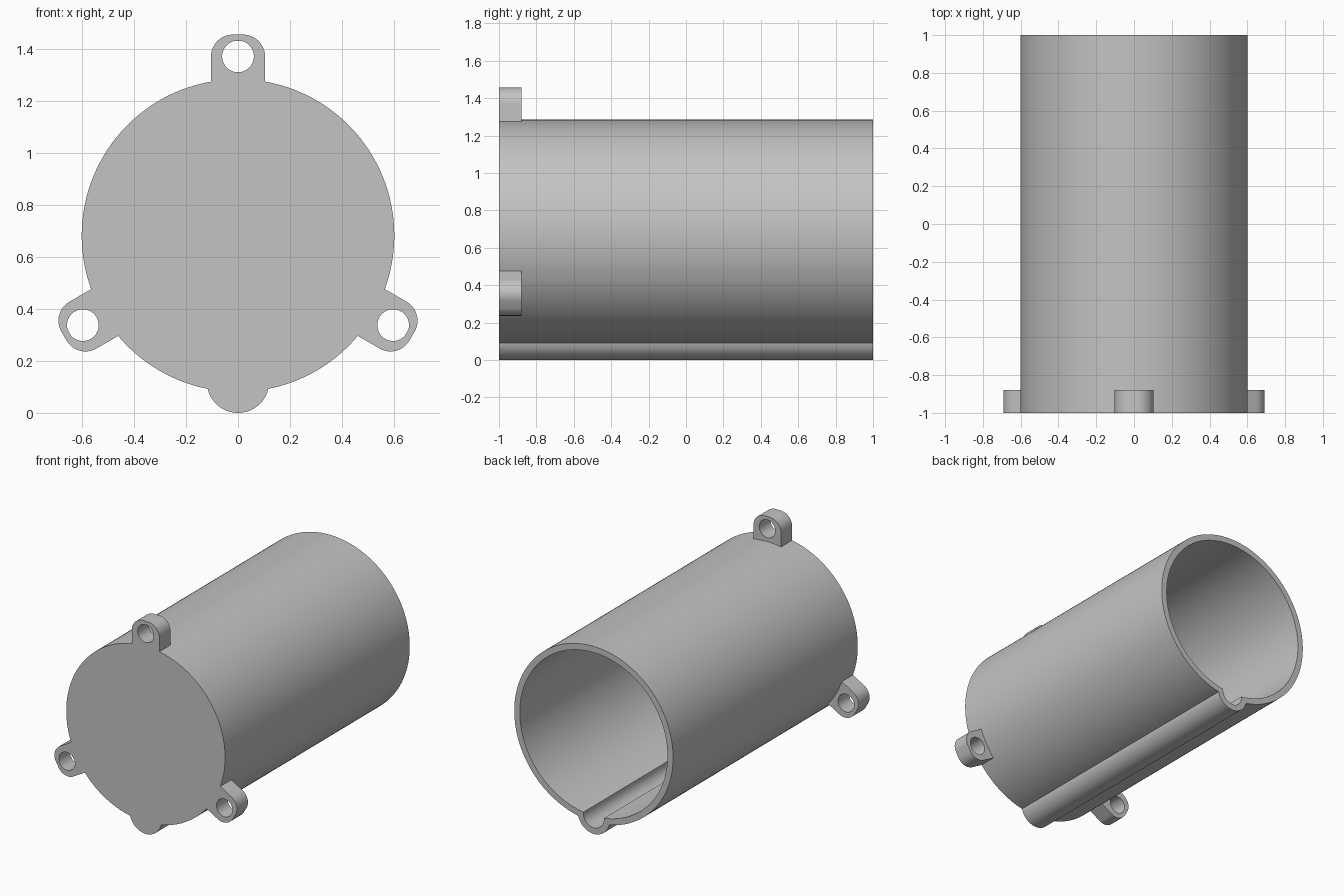
import bpy, bmesh
from math import sin, cos, acos, atan2, pi, radians, sqrt

if "Cube" in bpy.data.objects:
    bpy.data.objects.remove(bpy.data.objects["Cube"])

AXIS_Z, RADIUS, WALL = 0.683, 0.602, 0.042   # tube
RIB_Z, RIB_R = 0.12, 0.12                    # keel rib under the tube
FRONT, BACK, FLOOR = -1.0, 1.0, -0.96
LUG_W, LUG_BACK = 0.104, -0.88               # half width and rear face of lugs
HOLE_D, HOLE_R, CORNER = 0.69, 0.061, 0.084  # hole distance from axis, radii

grey = bpy.data.materials.new("grey plastic")
grey.use_nodes = True
colour = (0.55, 0.55, 0.55, 1)
grey.diffuse_color = colour
grey.node_tree.nodes["Principled BSDF"].inputs["Base Color"].default_value = colour


def arc(cx, cz, r, a0, a1, n):
    """Points along an arc, both ends included."""
    return [(cx + r * cos(a0 + (a1 - a0) * i / n),
             cz + r * sin(a0 + (a1 - a0) * i / n)) for i in range(n + 1)]


def line(p, q, n):
    return [(p[0] + (q[0] - p[0]) * i / n, p[1] + (q[1] - p[1]) * i / n)
            for i in range(n + 1)]


def keyhole(big, small):
    """Outline of a large circle joined with a small one at its bottom."""
    d = AXIS_Z - RIB_Z
    a = acos((d * d + big * big - small * small) / (2 * d * big))
    b = acos((d * d + small * small - big * big) / (2 * d * small))
    main = arc(0, AXIS_Z, big, -pi / 2 + a, 1.5 * pi - a, 144)
    rib = arc(0, RIB_Z, small, -1.5 * pi + b, pi / 2 - b, 32)
    # the rib arc runs from the left junction, under, to the right junction
    rib = arc(0, RIB_Z, small, pi / 2 + b, 2.5 * pi - b, 32)
    return main + rib[1:-1]


def ring(bm, points, y):
    return [bm.verts.new((x, y, z)) for x, z in points]


def bridge(bm, a, b):
    for i in range(len(a)):
        j = (i + 1) % len(a)
        bm.faces.new((a[i], a[j], b[j], b[i]))


def finish(name, bm):
    bmesh.ops.recalc_face_normals(bm, faces=bm.faces)
    mesh = bpy.data.meshes.new(name)
    bm.to_mesh(mesh)
    bm.free()
    mesh.materials.append(grey)
    obj = bpy.data.objects.new(name, mesh)
    bpy.context.collection.objects.link(obj)
    bpy.ops.object.select_all(action="DESELECT")
    obj.select_set(True)
    bpy.context.view_layer.objects.active = obj
    bpy.ops.object.shade_smooth_by_angle(angle=radians(30))


# Tube with closed front, open back, and a grooved rib along the bottom
bm = bmesh.new()
outer, inner = keyhole(RADIUS, RIB_R), keyhole(RADIUS - WALL, RIB_R - WALL)
rings = [ring(bm, outer, FRONT), ring(bm, outer, BACK),
         ring(bm, inner, BACK), ring(bm, inner, FLOOR)]
for a, b in zip(rings, rings[1:]):
    bridge(bm, a, b)
bm.faces.new(rings[0])
bm.faces.new(rings[-1])
finish("tube_body", bm)


def lug(name, angle):
    """Rounded mounting ear with a through hole, turned about the tube axis."""
    seat_r = RADIUS - 0.002
    seat = sqrt(seat_r ** 2 - LUG_W ** 2)
    half = acos(LUG_W / seat_r)
    cx = LUG_W - CORNER
    outline = (line((LUG_W, seat), (LUG_W, HOLE_D), 8)[:-1]
               + arc(cx, HOLE_D, CORNER, 0, pi / 2, 12)
               + arc(-cx, HOLE_D, CORNER, pi / 2, pi, 12)
               + line((-LUG_W, HOLE_D), (-LUG_W, seat), 8)[1:]
               + arc(0, 0, seat_r, pi - half, half, 16)[1:-1])
    hole = []
    for x, z in outline:
        t = atan2(z - HOLE_D, x)
        hole.append((HOLE_R * cos(t), HOLE_D + HOLE_R * sin(t)))

    def turn(points):
        c, s = cos(angle), sin(angle)
        return [(x * c - z * s, AXIS_Z + x * s + z * c) for x, z in points]

    bm = bmesh.new()
    loops = [ring(bm, turn(outline), FRONT), ring(bm, turn(outline), LUG_BACK),
             ring(bm, turn(hole), LUG_BACK), ring(bm, turn(hole), FRONT)]
    for i in range(4):
        bridge(bm, loops[i], loops[(i + 1) % 4])
    finish(name, bm)


# Three ears evenly spaced around the front
for name, degrees in (("top_lug", 0), ("right_lug", 120), ("left_lug", 240)):
    lug(name, radians(degrees))
